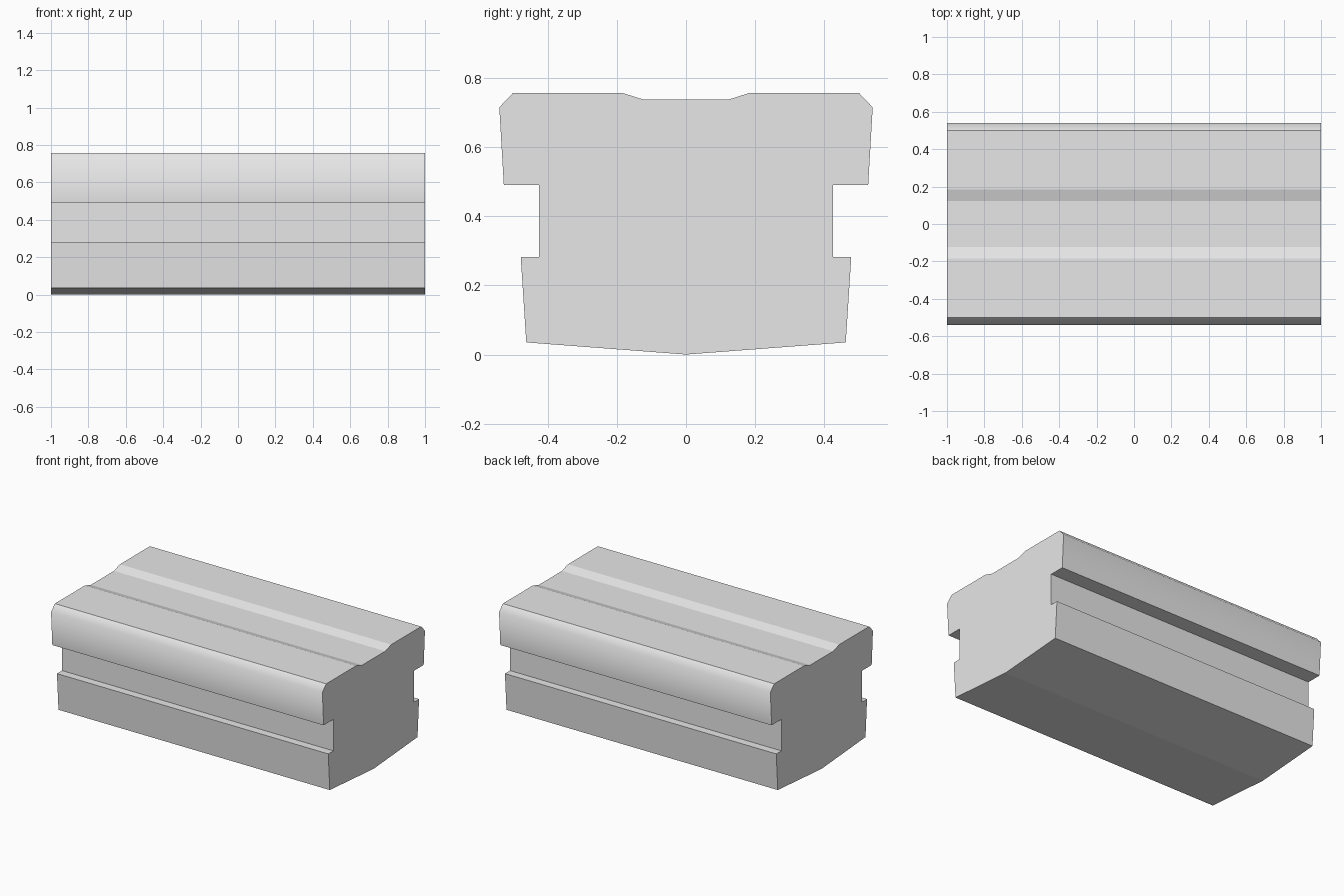
import bpy
import bmesh

cube = bpy.data.objects.get("Cube")
if cube:
    bpy.data.objects.remove(cube, do_unlink=True)

HALF_LENGTH = 1.0

# Plain grey material
grey = bpy.data.materials.new("plain_grey")
grey.use_nodes = True
colour = (0.8, 0.8, 0.8, 1.0)
grey.diffuse_color = colour
grey.node_tree.nodes["Principled BSDF"].inputs["Base Color"].default_value = colour

# Half of the cross-section (y, z), from the keel up to the top channel
half = [
    (0.0, 0.004), (0.462, 0.035),        # sloping underside
    (0.478, 0.282), (0.425, 0.282),      # lower flank and groove floor
    (0.425, 0.491), (0.527, 0.491),      # groove wall and roof
    (0.54, 0.715), (0.5, 0.757),         # upper flank and shoulder
    (0.185, 0.757), (0.122, 0.737),      # top face and shallow channel
]
half[0] = (0.0, 0.0)
profile = half + [(-y, z) for y, z in reversed(half[1:])]

# Extrude the profile along x
bm = bmesh.new()
end = bm.faces.new([bm.verts.new((-HALF_LENGTH, y, z)) for y, z in profile])
copy = bmesh.ops.extrude_face_region(bm, geom=[end], use_keep_orig=True)
moved = [g for g in copy["geom"] if isinstance(g, bmesh.types.BMVert)]
bmesh.ops.translate(bm, verts=moved, vec=(2 * HALF_LENGTH, 0, 0))
bmesh.ops.recalc_face_normals(bm, faces=bm.faces)

# Only the edge between shoulder and upper flank is shaded smooth
for face in bm.faces:
    face.smooth = True
for edge in bm.edges:
    a, b = (v.co for v in edge.verts)
    lengthwise = abs(a.x - b.x) > HALF_LENGTH
    edge.smooth = lengthwise and abs(a.y) > 0.53

mesh = bpy.data.meshes.new("grooved_block")
bm.to_mesh(mesh)
bm.free()
mesh.materials.append(grey)
block = bpy.data.objects.new("grooved_block", mesh)
bpy.context.collection.objects.link(block)
